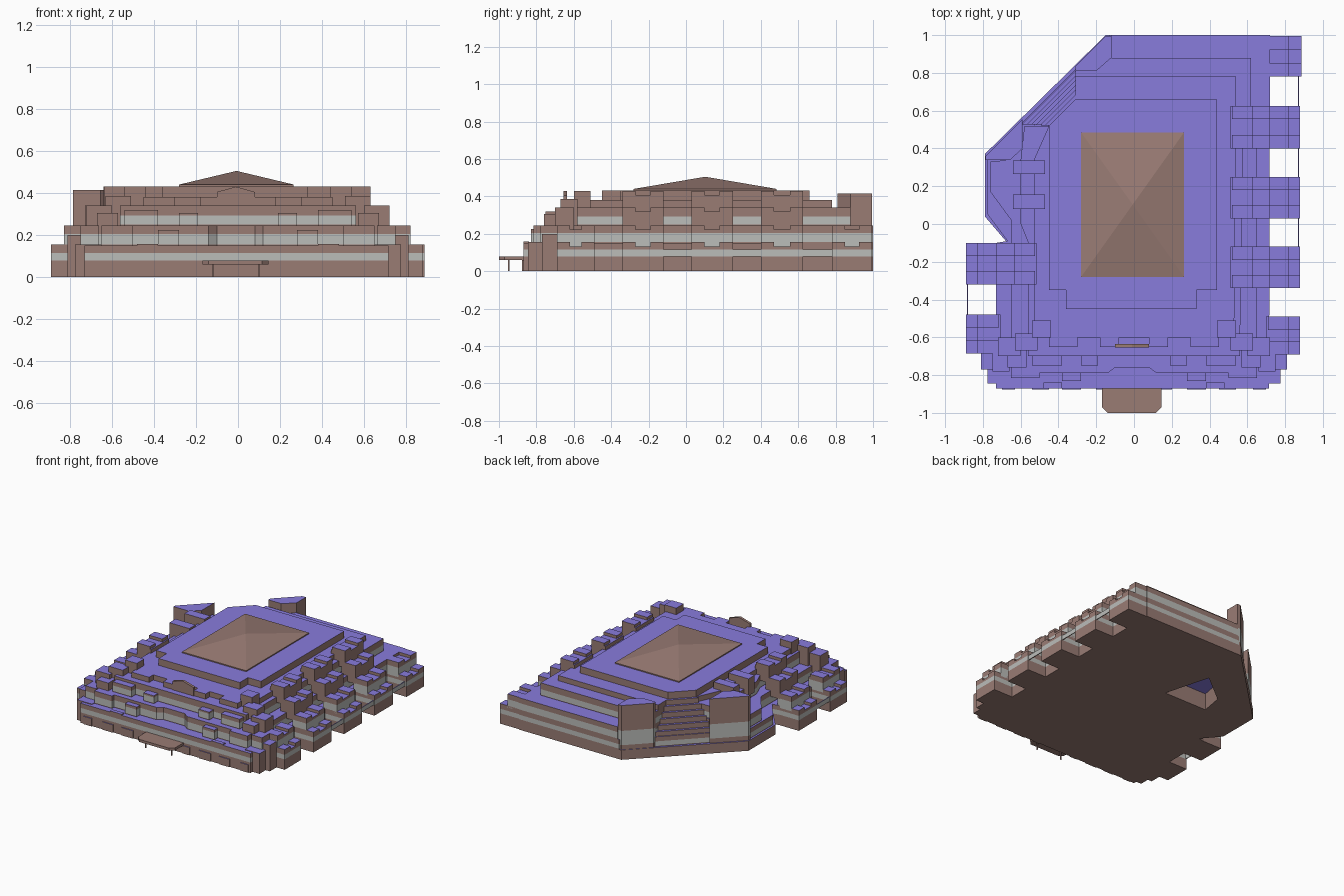
import bpy, bmesh

if "Cube" in bpy.data.objects:
    bpy.data.objects.remove(bpy.data.objects["Cube"])

def mat(name, c):
    m = bpy.data.materials.new(name)
    m.diffuse_color = (*c, 1)
    m.use_nodes = True
    m.node_tree.nodes["Principled BSDF"].inputs["Base Color"].default_value = m.diffuse_color
    return m

BROWN = mat("wall_brown", (0.32, 0.2, 0.175))
GREY = mat("window_grey", (0.5, 0.51, 0.49))
ROOF = mat("terrace_purple", (0.25, 0.2, 0.72))
MATS = [BROWN, GREY, ROOF]

def finish(name, bm):
    bmesh.ops.recalc_face_normals(bm, faces=bm.faces[:])
    me = bpy.data.meshes.new(name)
    bm.to_mesh(me)
    bm.free()
    for m in MATS:
        me.materials.append(m)
    ob = bpy.data.objects.new(name, me)
    bpy.context.collection.objects.link(ob)
    return ob

def add_prism(bm, pts, zs, bands="b", top=2):
    """Extruded outline; zs are the band heights, bands is b/g per storey strip."""
    rings = [[bm.verts.new((x, y, z)) for x, y in pts] for z in zs]
    n = len(pts)
    for k, c in enumerate(bands):
        for i in range(n):
            j = (i + 1) % n
            f = bm.faces.new((rings[k][i], rings[k][j], rings[k + 1][j], rings[k + 1][i]))
            f.material_index = 1 if c == "g" else 0
    bm.faces.new(rings[0][::-1])
    bm.faces.new(rings[-1]).material_index = top

def tier(name, pts, zs, bands="b", top=2):
    bm = bmesh.new()
    add_prism(bm, pts, zs, bands, top)
    return finish(name, bm)

def rect(x0, x1, y0, y1):
    return [(x0, y0), (x1, y0), (x1, y1), (x0, y1)]

# Main terraces, stepped back with a diagonal corner at back left
ground = tier("terrace_1", [(-.73, -.87), (.715, -.87), (.72, 1), (-.13, 1),
                            (-.775, .355), (-.775, .05), (-.67, -.09), (-.73, -.1)],
              [0, .08, .115, .15], "bgb")
tier("terrace_2", [(-.65, -.79), (-.14, -.79), (-.10, -.76), (.08, -.76), (.12, -.79), (.65, -.79),
                   (.65, .62), (.72, .62), (.72, 1), (-.12, 1), (-.12, .88), (-.2, .81), (-.31, .81),
                   (-.31, .66), (-.45, .52), (-.59, .53), (-.59, .4), (-.655, .34), (-.76, .33),
                   (-.76, .17), (-.65, .02)],
     [.15, .155, .205, .245], "bgb")
tier("terrace_3", [(-.56, -.7), (.56, -.7), (.58, .62), (.62, .62), (.62, .88), (-.12, .88), (-.2, .81),
                   (-.31, .81), (-.31, .66), (-.45, .52), (-.58, .52), (-.6, .34), (-.6, 0), (-.56, -.1)],
     [.245, .25, .292, .34], "bgb")
tier("terrace_4", [(-.53, -.6), (.53, -.6), (.54, .78), (-.31, .78), (-.31, .66), (-.45, .52), (-.53, .34)],
     [.34, .38])
tier("upper_block", [(-.45, -.35), (-.36, -.35), (-.36, -.45), (.33, -.45), (.33, -.35), (.44, -.35),
                     (.44, .66), (-.31, .66), (-.45, .52)], [.38, .432])

# Hall hollowed into the underside
cutter = tier("hall_cutter", [(-.08, .25), (-.45, .25), (-.42, .42), (-.18, .61)], [-.1, .13])
mod = ground.modifiers.new("hall", "BOOLEAN")
mod.operation = "DIFFERENCE"
mod.solver = "EXACT"
mod.object = cutter
bpy.context.view_layer.objects.active = ground
bpy.ops.object.modifier_apply(modifier="hall")
bpy.data.objects.remove(cutter)

# Plinth ledge along the diagonal corner
tier("diagonal_plinth", [(-.12, 1), (-.15, 1), (-.79, .37), (-.79, .04), (-.67, -.1), (-.6, 0), (-.6, .4), (-.2, .85)],
     [0, .075])

# Two wings flanking the corner stair
for name, pts in (("wing_back", [(-.15, .995), (-.12, .995), (-.12, .88), (-.2, .81), (-.31, .81), (-.31, .835)]),
                  ("wing_left", [(-.785, .36), (-.785, .34), (-.655, .34), (-.59, .4), (-.59, .555)])):
    tier(name, pts, [.07, .11, .22, .415], "bgb")

# Diagonal stair between the wings
bm = bmesh.new()
for i in range(6):
    t = i / 6
    d = 1.12 - .15 * t
    x = -.59 + .14 * t
    add_prism(bm, [(x, x + d), (-.31, -.31 + d), (-.31, .65), (-.44, .52)], [.14, .185 + .039 * i])
finish("corner_stair", bm)

# Low pyramid roof on a thin slab
tier("roof_slab", rect(-.28, .265, -.28, .485), [.43, .44], "b", 0)
bm = bmesh.new()
base = [bm.verts.new((x, y, .44)) for x, y in rect(-.28, .265, -.28, .485)]
apex = bm.verts.new((-.007, .103, .505))
for i in range(4):
    bm.faces.new((base[i], base[(i + 1) % 4], apex))
bm.faces.new(base[::-1])
finish("pyramid_roof", bm)

# Stepped side towers: steps are (inner x, outer x, heights, bands)
STEPS = [(.7, .88, [0, .08, .115, .155], "bgb"), (.7, .82, [.155, .205, .245], "gb"),
         (.6, .72, [.2, .34], "b"), (.51, .63, [.3, .43], "b")]

def tower(name, s, y0, y1, count, extra=0):
    bm = bmesh.new()
    for k, (xi, xo, zs, bands) in enumerate(STEPS[:count]):
        xo += extra if k == 0 else 0
        low = zs[:-1] + [zs[-1] - .022]
        low[0] -= .022 if k == 1 else 0
        add_prism(bm, rect(*sorted((s * xi, s * xo)), y0, y1), low, bands)
        for a, b in ((y0, y0 + .07), (y1 - .07, y1)):
            add_prism(bm, rect(*sorted((s * (xi + .01), s * xo)), a, b), [low[-1], zs[-1]])
    finish(name, bm)

for i, (y0, y1, n, e) in enumerate([(.78, .995, 2, .006), (.4, .625, 4, 0), (.03, .25, 4, 0),
                                    (-.34, -.12, 4, 0), (-.69, -.49, 2, 0)]):
    tower(f"right_tower_{i + 1}", 1, y0, y1, n, e)
for i, (y0, y1, n) in enumerate([(-.32, -.1, 4), (-.685, -.48, 2)]):
    tower(f"left_tower_{i + 1}", -1.01, y0, y1, n)

# Thin glass links across the gaps between towers
for i, (x, y0, y1) in enumerate([(.868, .62, .79), (.868, .25, .4), (.868, -.12, .03), (-.885, -.48, -.32)]):
    tier(f"glass_link_{i + 1}", rect(x, x + .006, y0, y1), [.08, .115], "g")

# Roof blocks on the left edge
bm = bmesh.new()
for y0, y1 in ((.265, .335), (.08, .155)):
    add_prism(bm, rect(-.64, -.47, y0, y1), [.3, .43])
finish("left_roof_blocks", bm)

# Mirrored front bays and the staircase of corner blocks
LOW, MID = [.15, .155, .205], [.245, .25, .292]   # glazed storey bands
BAYS = [  # x0, x1, y0, y1, heights
    (.28, .38, -.83, -.76, LOW + [.225]), (.5, .65, -.815, -.76, LOW + [.245]),
    (.19, .28, -.75, -.68, MID + [.305]), (.38, .54, -.75, -.68, MID + [.32]),
    (.08, .18, -.65, -.58, [.34, .38]), (.3, .45, -.65, -.58, [.34, .38]),
    (.44, .54, -.6, -.51, [.3, .43]), (.51, .63, -.67, -.58, [.245, .385]),
    (.6, .72, -.7, -.6, [.15, .34]), (.57, .67, -.76, -.65, LOW + [.305]),
    (.66, .75, -.78, -.66, LOW + [.245]), (.7, .81, -.77, -.65, [0, .2]),
    (.65, .775, -.845, -.7, [0, .155])]
bm = bmesh.new()
for s in (-1, 1):
    for x0, x1, y0, y1, zs in BAYS:
        add_prism(bm, rect(*sorted((s * x0, s * x1)), y0, y1), zs, "bgb" if len(zs) == 4 else "b")
finish("front_bays", bm)

# Shallow buttresses along the front base
bm = bmesh.new()
for s in (-1, 1):
    for x0, x1 in ((.63, .7), (.45, .54), (.28, .38), (.14, .2)):
        add_prism(bm, rect(*sorted((s * x0, s * x1)), -.876, -.85), [0, .06])
    add_prism(bm, rect(*sorted((s * .38, s * .48)), -.87, -.84), [.14, .158])
finish("front_buttresses", bm)

# Small pediment over the front
bm = bmesh.new()
front = [(-.1, .34), (.08, .34), (.08, .405), (-.01, .43), (-.1, .405)]
a, b = [[bm.verts.new((x, y, z)) for x, z in front] for y in (-.655, -.635)]
bm.faces.new(a)
bm.faces.new(b[::-1])
for i in range(5):
    j = (i + 1) % 5
    bm.faces.new((a[i], b[i], b[j], a[j]))
finish("front_pediment", bm)

# Entrance canopy with thin posts
tier("entrance_canopy", [(-.14, -1), (.115, -1), (.145, -.97), (.145, -.85), (-.17, -.85), (-.17, -.97)],
     [.06, .08], "b", 0)
bm = bmesh.new()
for x in (-.12, .1):
    add_prism(bm, rect(x - .004, x + .004, -.952, -.944), [0, .06], "b", 0)
finish("canopy_posts", bm)
